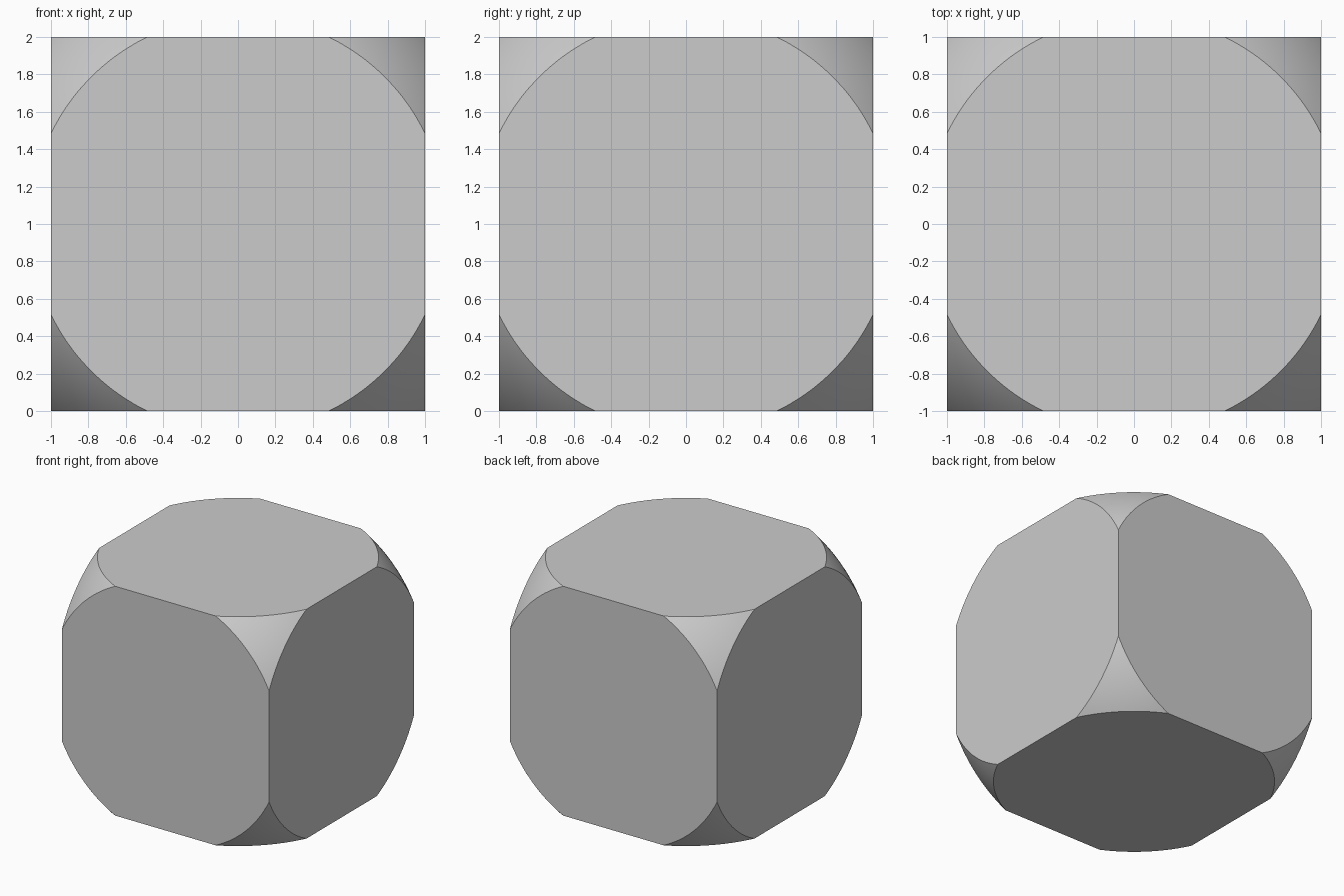
import bpy
import math

if "Cube" in bpy.data.objects:
    bpy.data.objects.remove(bpy.data.objects["Cube"])

# Sphere that rounds off the corners of the cube
bpy.ops.mesh.primitive_uv_sphere_add(segments=160, ring_count=80, radius=1.495, location=(0, 0, 1))
cutter = bpy.context.object
cutter.name = "corner_rounding_sphere"
cutter.hide_render = True

# Cube body, kept only where it overlaps the sphere
bpy.ops.mesh.primitive_cube_add(size=2, location=(0, 0, 1))
body = bpy.context.object
body.name = "rounded_corner_cube"
mod = body.modifiers.new("round_corners", 'BOOLEAN')
mod.operation = 'INTERSECT'
mod.solver = 'EXACT'
mod.object = cutter
bpy.ops.object.modifier_apply(modifier=mod.name)
bpy.data.objects.remove(cutter, do_unlink=True)

# Smooth corners, crisp edges around the flat sides
bpy.ops.object.shade_smooth_by_angle(angle=math.radians(25))
